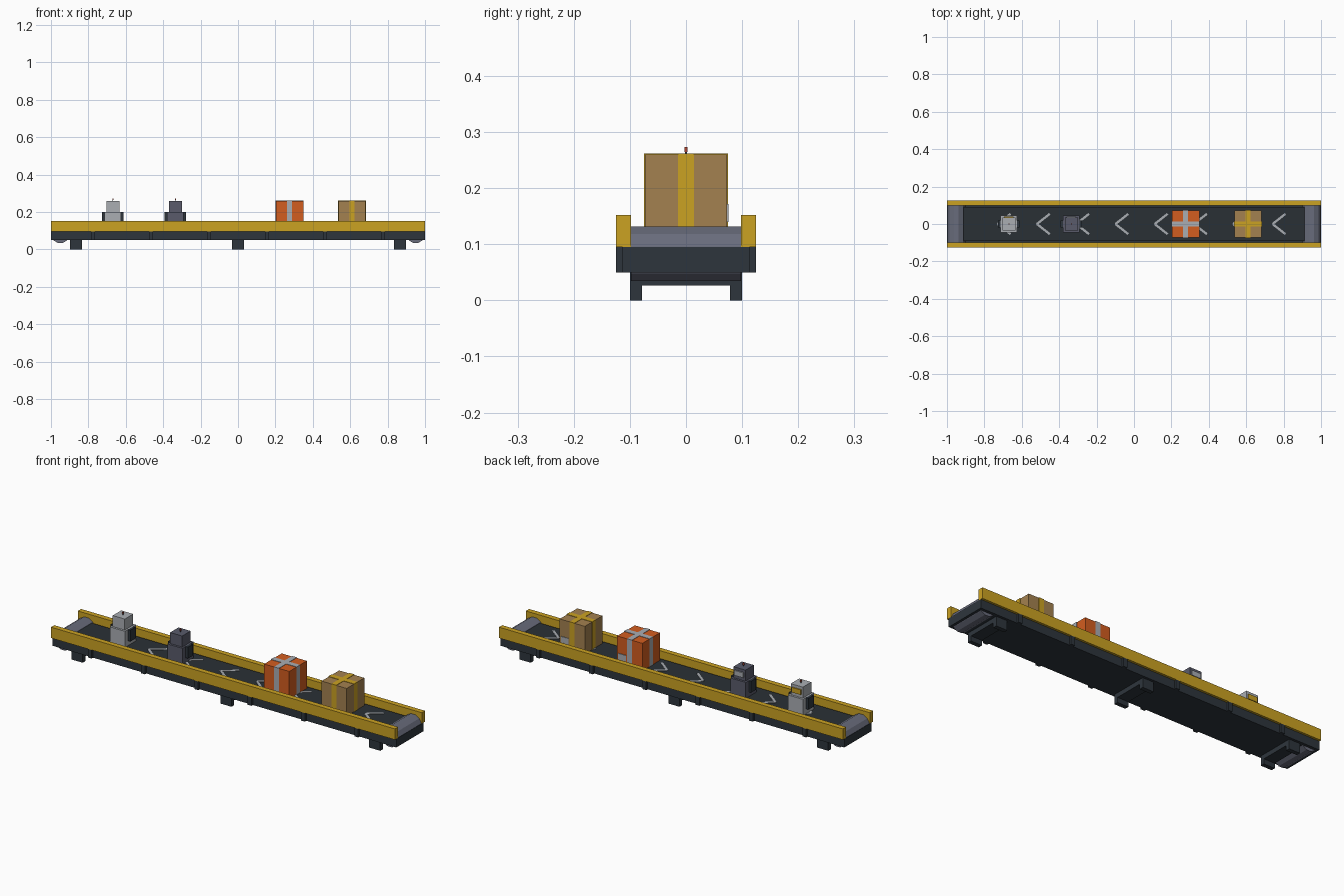
import bpy
import math

if "Cube" in bpy.data.objects:
    bpy.data.objects.remove(bpy.data.objects["Cube"], do_unlink=True)


def material(name, *rgb):
    m = bpy.data.materials.new(name)
    m.use_nodes = True
    m.diffuse_color = (*rgb, 1)
    m.node_tree.nodes["Principled BSDF"].inputs["Base Color"].default_value = (*rgb, 1)
    return m


yellow = material("safety yellow", 0.60, 0.36, 0.016)
dark = material("dark steel", 0.027, 0.036, 0.046)
belt_black = material("belt black", 0.023, 0.030, 0.036)
steel = material("roller grey", 0.14, 0.15, 0.20)
charcoal = material("charcoal grey", 0.10, 0.105, 0.145)
light = material("light grey", 0.40, 0.42, 0.45)
orange = material("crate orange", 0.65, 0.11, 0.014)
tan = material("cardboard tan", 0.37, 0.22, 0.08)
red = material("signal red", 0.45, 0.06, 0.03)


def finish(name, mat):
    ob = bpy.context.object
    ob.name = name
    ob.data.materials.append(mat)
    return ob


def box(name, mat, x, y, z, turn=0):
    """Box from (min, max) ranges on each axis."""
    ranges = (x, y, z)
    bpy.ops.mesh.primitive_cube_add(size=1, location=[(a + b) / 2 for a, b in ranges],
                                    rotation=(0, 0, turn))
    bpy.context.object.scale = [b - a for a, b in ranges]
    bpy.ops.object.transform_apply(location=False, rotation=False, scale=True)
    return finish(name, mat)


def around(centre, half):
    return (centre - half, centre + half)


def side_range(side, inner, outer):
    return tuple(sorted((side * inner, side * outer)))


BELT = 0.115

# Bed and belt
box("frame", dark, (-1, 1), (-0.113, 0.113), (0.05, 0.095))
box("belt", belt_black, (-0.92, 0.92), (-0.09, 0.09), (0.09, BELT))

# Guard rails with brackets below
for side in (-1, 1):
    box("guard_rail", yellow, (-1, 1), side_range(side, 0.098, 0.125), (0.095, 0.152))
    for i in range(6):
        box("bracket", dark, around(-0.775 + 0.31 * i, 0.011),
            side_range(side, 0.11, 0.125), (0.05, 0.095))

# End rollers
for x in (-0.95, 0.95):
    bpy.ops.mesh.primitive_cylinder_add(vertices=12, radius=0.05, depth=0.196,
                                        location=(x, 0, 0.083),
                                        rotation=(math.pi / 2, math.radians(15), 0))
    roller = finish("end_roller", steel)
    roller.rotation_euler = (math.pi / 2, 0, 0)
    for v in roller.data.vertices:
        a = math.radians(15)
        v.co.xy = (v.co.x * math.cos(a) - v.co.y * math.sin(a),
                   v.co.x * math.sin(a) + v.co.y * math.cos(a))

# Leg pairs joined by a cross beam
for x in (-0.865, 0, 0.865):
    box("cross_beam", dark, around(x, 0.032), (-0.08, 0.08), (0.026, 0.05))
    for side in (-1, 1):
        box("leg", dark, around(x, 0.032), side_range(side, 0.078, 0.1), (0, 0.05))

# Direction arrows painted on the belt
for i in range(8):
    tip = -0.73 + 0.21 * i
    for side in (-1, 1):
        box("belt_arrow", light, around(tip + 0.035, 0.044), around(side * 0.027, 0.006),
            (BELT - 0.001, BELT + 0.002), side * math.atan2(0.055, 0.07))


# Parcels with crossed tape and a label at the back
def parcel(name, x, body, tape):
    half, top = 0.073, 0.26
    box(name, body, around(x, half), around(0, half), (BELT, top))
    box(name + "_tape", tape, around(x, half + 0.002), around(0, 0.014), (BELT, top + 0.002))
    box(name + "_tape", tape, around(x, 0.014), around(0, half + 0.002), (BELT, top + 0.002))
    box(name + "_label", light, around(x + 0.043, 0.022), (half, half + 0.003), (0.14, 0.172))


parcel("orange_parcel", 0.276, orange, light)
parcel("tan_parcel", 0.61, tan, yellow)


# Small robots facing the back, with side arms and an antenna
def robot(name, x, body, visor):
    box(name + "_body", body, around(x, 0.044), around(0, 0.046), (BELT, 0.2))
    box(name + "_head", body, around(x, 0.035), around(0, 0.035), (0.2, 0.258))
    box(name + "_visor", visor, around(x, 0.026), (0.035, 0.041), (0.217, 0.243))
    for side in (-1, 1):
        arm = side_range(side, 0.044, 0.058)
        box(name + "_arm", dark, (x + arm[0], x + arm[1]), around(0, 0.02), (0.14, 0.2))
    box(name + "_antenna", dark, around(x, 0.002), around(0, 0.002), (0.258, 0.266))
    box(name + "_antenna_tip", red, around(x, 0.003), around(0, 0.003), (0.264, 0.273))


robot("light_robot", -0.669, light, yellow)
robot("dark_robot", -0.335, charcoal, light)
